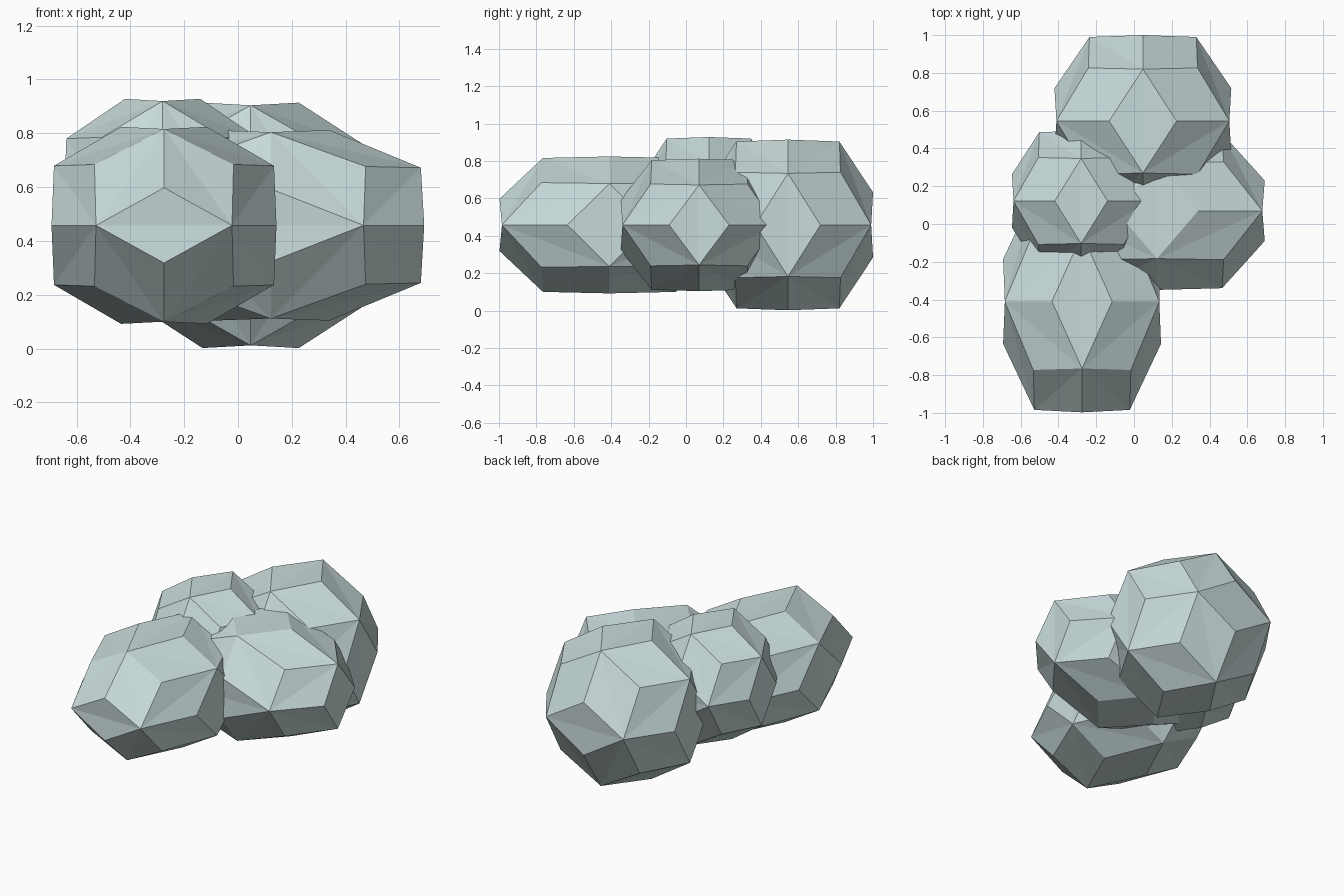
import bpy
import bmesh
from mathutils import Vector

cube = bpy.data.objects.get("Cube")
if cube:
    bpy.data.objects.remove(cube, do_unlink=True)

PHI = (1 + 5 ** 0.5) / 2
INSET = 0.978  # puff corners sit slightly inside the raised face centres

pale = bpy.data.materials.new("pale grey blue")
pale.use_nodes = True
color = (0.58, 0.70, 0.70, 1)
pale.diffuse_color = color
pale.node_tree.nodes["Principled BSDF"].inputs["Base Color"].default_value = color


def puff(name, center, half_size):
    """Icosahedron with every face raised to a low pyramid, stretched to size."""
    bm = bmesh.new()
    for a in (-1, 1):
        for b in (-PHI, PHI):
            for corner in ((0, a, b), (a, b, 0), (b, 0, a)):
                bm.verts.new(Vector(corner) * INSET)
    bmesh.ops.convex_hull(bm, input=bm.verts[:])
    bmesh.ops.recalc_face_normals(bm, faces=bm.faces[:])
    # raise each face centre to the matching dodecahedron corner
    rise = 3 ** 0.5 - INSET * PHI ** 2 / 3 ** 0.5
    bmesh.ops.poke(bm, faces=bm.faces[:], offset=rise, center_mode='MEAN')
    bmesh.ops.scale(bm, vec=Vector(half_size) / PHI, verts=bm.verts[:])
    bmesh.ops.recalc_face_normals(bm, faces=bm.faces[:])
    mesh = bpy.data.meshes.new(name)
    bm.to_mesh(mesh)
    bm.free()
    mesh.materials.append(pale)
    obj = bpy.data.objects.new(name, mesh)
    obj.location = center
    bpy.context.collection.objects.link(obj)
    return obj


# four overlapping puffs
puff("front_puff", (-0.275, -0.41, 0.458), (0.418, 0.587, 0.366))
puff("back_puff", (0.047, 0.545, 0.458), (0.468, 0.455, 0.456))
puff("upper_puff", (-0.28, 0.122, 0.554), (0.366, 0.372, 0.374))
puff("side_puff", (0.122, 0.07, 0.458), (0.57, 0.419, 0.354))
